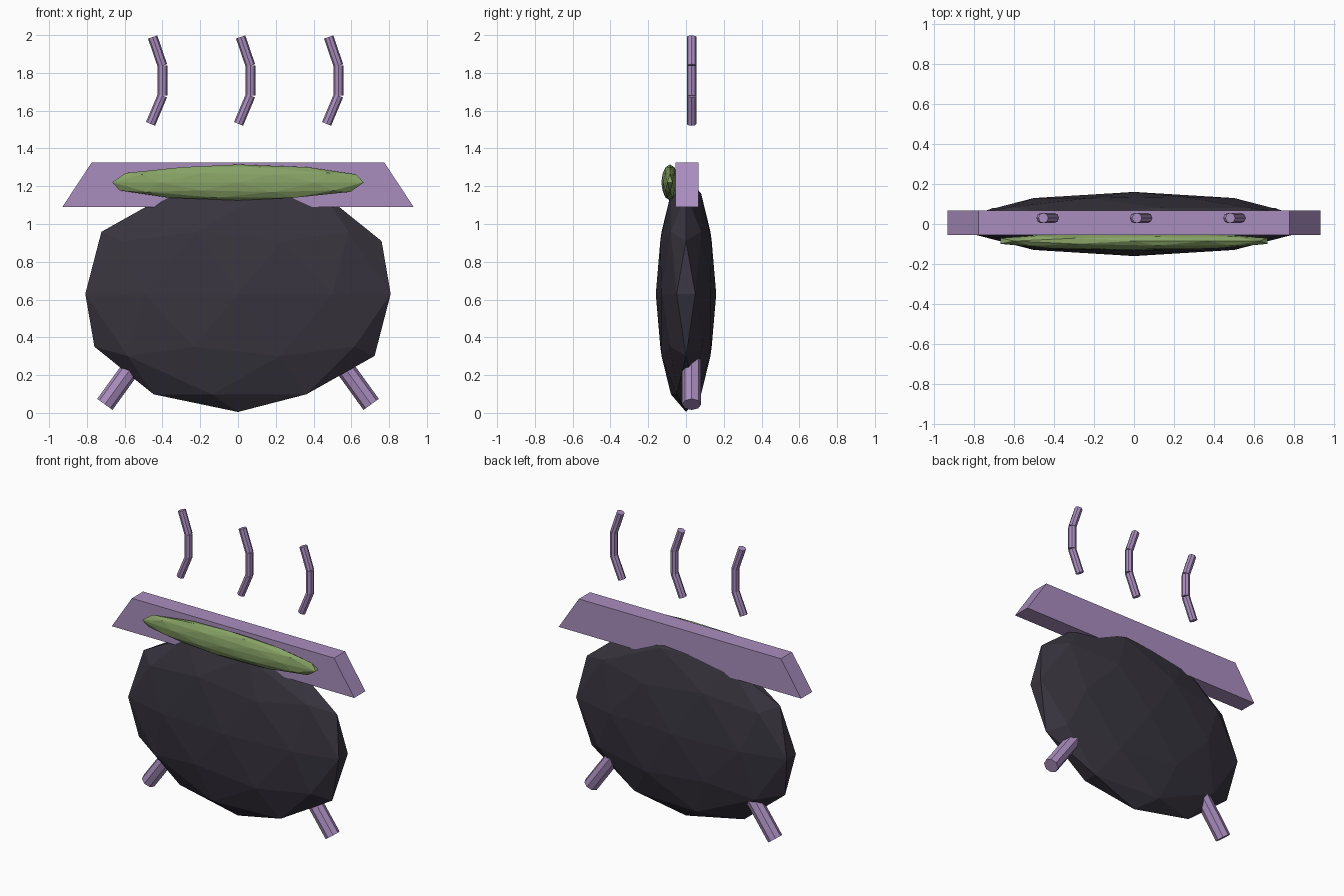
import bpy
from mathutils import Vector

if "Cube" in bpy.data.objects:
    bpy.data.objects.remove(bpy.data.objects["Cube"])


def material(name, color):
    m = bpy.data.materials.new(name)
    m.diffuse_color = (*color, 1)
    m.use_nodes = True
    m.node_tree.nodes["Principled BSDF"].inputs["Base Color"].default_value = m.diffuse_color
    return m


DARK = material("dark_iron", (0.04, 0.035, 0.05))
PURPLE = material("purple", (0.40, 0.27, 0.52))
GREEN = material("green", (0.24, 0.36, 0.13))


def finish(obj, name, mat):
    obj.name = name
    obj.data.materials.append(mat)
    return obj


def blob(name, centre, radii, mat):
    bpy.ops.mesh.primitive_ico_sphere_add(subdivisions=2, radius=1, location=centre)
    obj = bpy.context.object
    obj.scale = radii
    return finish(obj, name, mat)


def rod(name, a, b, radius, mat):
    a, b = Vector(a), Vector(b)
    d = b - a
    bpy.ops.mesh.primitive_cylinder_add(vertices=8, radius=radius, depth=d.length,
                                        location=(a + b) / 2)
    obj = bpy.context.object
    obj.rotation_euler = d.to_track_quat('Z', 'Y').to_euler()
    return finish(obj, name, mat)


# Flattened pot body and the brew spilling over the front of the rim
blob("pot_body", (0, 0, 0.63), (0.85, 0.16, 0.625), DARK)
blob("brew", (0, -0.085, 1.22), (0.70, 0.046, 0.095), GREEN)

# Trapezoid rim slab
profile = [(-0.93, 1.09), (0.93, 1.09), (0.775, 1.325), (-0.775, 1.325)]
verts = [(x, y, z) for y in (-0.055, 0.067) for x, z in profile]
faces = [(0, 1, 2, 3), (7, 6, 5, 4)]
faces += [(i, i + 4, (i + 1) % 4 + 4, (i + 1) % 4) for i in range(4)]
mesh = bpy.data.meshes.new("rim")
mesh.from_pydata(verts, [], faces)
rim = bpy.data.objects.new("rim", mesh)
bpy.context.collection.objects.link(rim)
finish(rim, "rim", PURPLE)

# Splayed legs
for side, label in ((-1, "left"), (1, "right")):
    rod(f"{label}_leg", (side * 0.705, 0.03, 0.045), (side * 0.47, 0.03, 0.37), 0.05, PURPLE)

# Three bent steam wisps, each made of three short rods
path = [(0.003, 1.53), (0.066, 1.68), (0.066, 1.838), (0.014, 1.99)]
for w, x0 in enumerate((-0.466, 0, 0.466)):
    for s, (p, q) in enumerate(zip(path, path[1:])):
        rod(f"steam_{w + 1}_{s + 1}", (x0 + p[0], 0.03, p[1]), (x0 + q[0], 0.03, q[1]),
            0.026, PURPLE)
